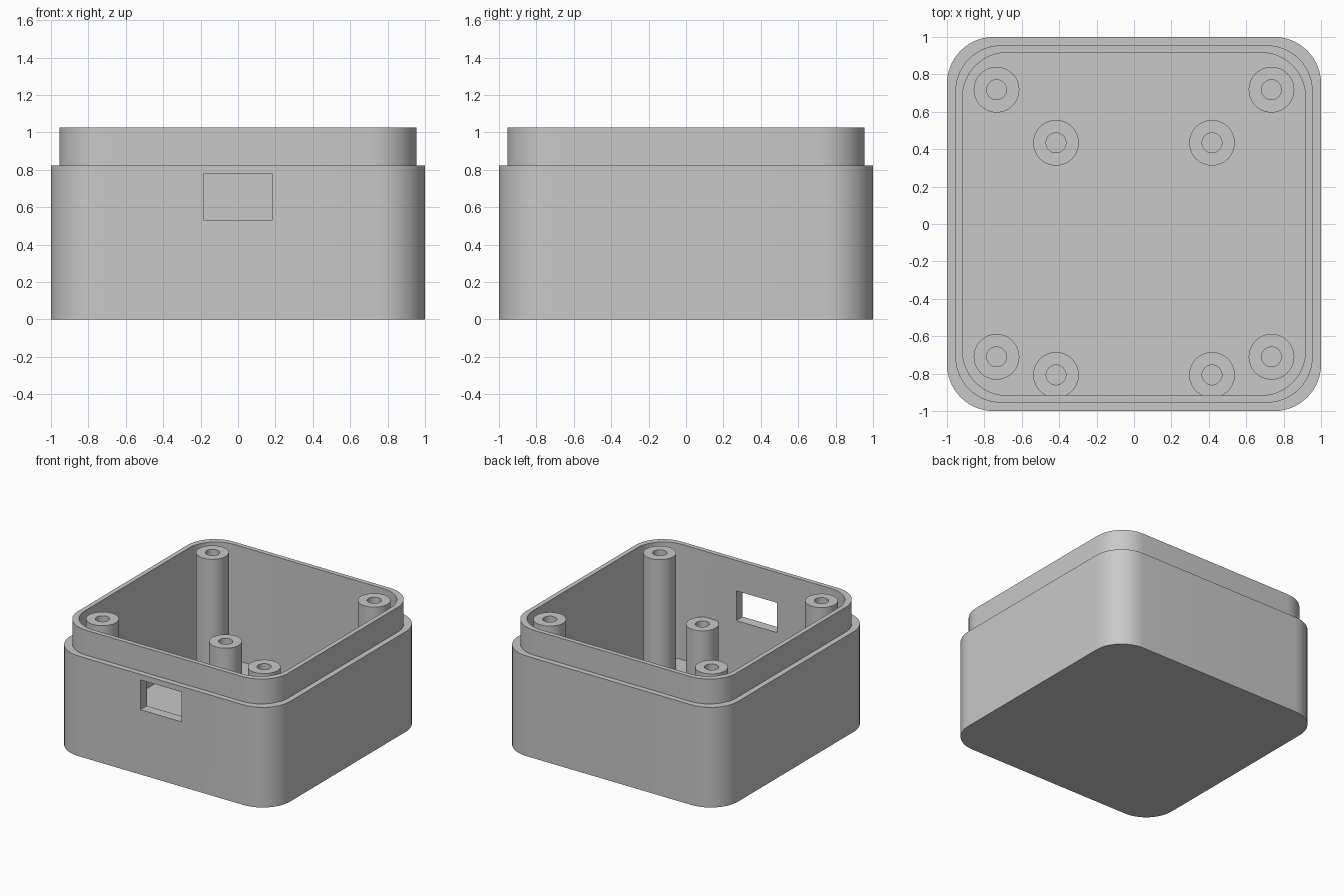
import bpy, bmesh
from math import cos, sin, pi, radians

cube = bpy.data.objects.get("Cube")
if cube:
    bpy.data.objects.remove(cube)

# Single plastic colour
grey = bpy.data.materials.new("light_grey_plastic")
grey.use_nodes = True
colour = (0.58, 0.58, 0.58, 1)
grey.diffuse_color = colour
grey.node_tree.nodes["Principled BSDF"].inputs["Base Color"].default_value = colour

WALL_TOP, RIM_TOP, FLOOR = 0.823, 1.027, 0.08


def rounded_square(half, radius, steps=14):
    """Outline of a square with rounded corners, counter-clockwise."""
    c = half - radius
    points = []
    for corner, (sx, sy) in enumerate([(1, 1), (-1, 1), (-1, -1), (1, -1)]):
        for i in range(steps + 1):
            a = (corner + i / steps) * pi / 2
            points.append((sx * c + radius * cos(a), sy * c + radius * sin(a)))
    return points


def circle(radius, steps=48):
    return [(radius * cos(2 * pi * i / steps), radius * sin(2 * pi * i / steps))
            for i in range(steps)]


def loft(name, sections, cap_start=False, cap_end=False, location=(0, 0, 0)):
    """Bridge equal outlines, given as (outline, z), into one surface."""
    bm = bmesh.new()
    rings = [[bm.verts.new((x, y, z)) for x, y in outline] for outline, z in sections]
    for low, high in zip(rings, rings[1:]):
        for i in range(len(low)):
            j = (i + 1) % len(low)
            bm.faces.new((low[i], low[j], high[j], high[i]))
    if cap_start:
        bm.faces.new(rings[0][::-1])
    if cap_end:
        bm.faces.new(rings[-1])
    mesh = bpy.data.meshes.new(name)
    bm.to_mesh(mesh)
    bm.free()
    mesh.materials.append(grey)
    obj = bpy.data.objects.new(name, mesh)
    obj.location = location
    bpy.context.collection.objects.link(obj)
    return obj


def smooth(obj):
    bpy.ops.object.select_all(action="DESELECT")
    obj.select_set(True)
    bpy.context.view_layer.objects.active = obj
    bpy.ops.object.shade_smooth_by_angle(angle=radians(30))


# Open box with a stepped rim
outer = rounded_square(1.0, 0.25)
lip = rounded_square(0.955, 0.245)
inner = rounded_square(0.917, 0.24)
box = loft("enclosure_box",
           [(outer, 0), (outer, WALL_TOP), (lip, WALL_TOP),
            (lip, RIM_TOP), (inner, RIM_TOP), (inner, FLOOR)],
           cap_start=True, cap_end=True)

# Connector opening through the front wall
bpy.ops.mesh.primitive_cube_add(size=1, location=(0, -1, 0.655))
cutter = bpy.context.object
cutter.name = "port_cutter"
cutter.scale = (0.37, 0.4, 0.245)
cutter.data.materials.append(grey)
cutter.hide_render = True
cut = box.modifiers.new("port_opening", "BOOLEAN")
cut.operation = "DIFFERENCE"
cut.solver = "EXACT"
cut.object = cutter
bpy.context.view_layer.objects.active = box
bpy.ops.object.modifier_apply(modifier=cut.name)
bpy.data.objects.remove(cutter)
smooth(box)


# Hollow screw posts: tall ones for the lid, short ones for the board
def post(name, x, y, top):
    ring, bore = circle(0.122), circle(0.053)
    smooth(loft(name, [(ring, FLOOR), (ring, top), (bore, top), (bore, FLOOR)],
                location=(x, y, 0)))


for side, sx in (("left", 1), ("right", -1)):
    for end, lid_y, board_y in (("front", -0.71, -0.807), ("back", 0.718, 0.434)):
        post(f"lid_post_{end}_{side}", sx * 0.735, lid_y, RIM_TOP - 0.005)
        post(f"board_post_{end}_{side}", sx * 0.417, board_y, 0.485)
